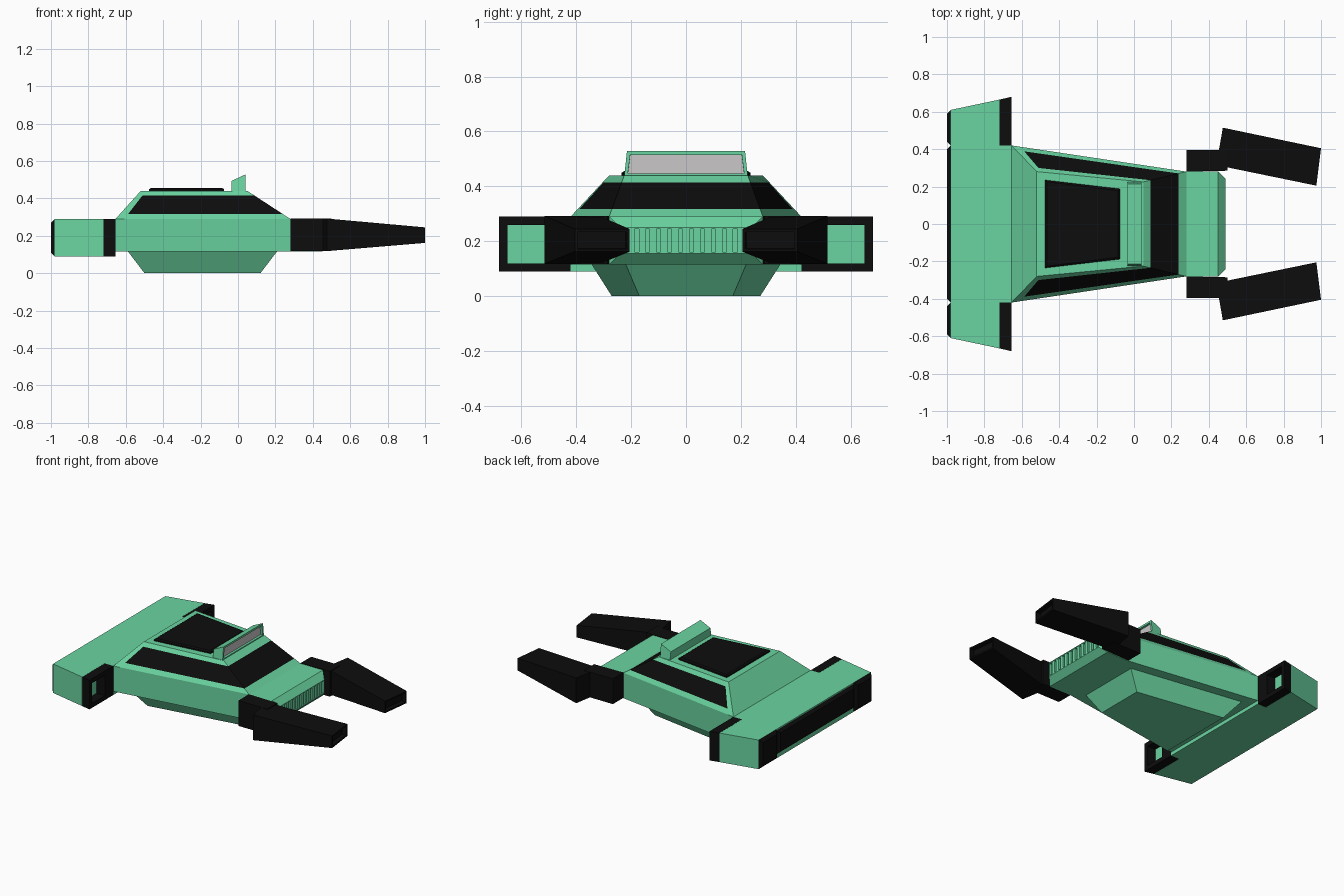
import bpy
import bmesh
from mathutils import Vector

cube = bpy.data.objects.get("Cube")
if cube:
    bpy.data.objects.remove(cube, do_unlink=True)


def material(name, rgb):
    m = bpy.data.materials.new(name)
    m.use_nodes = True
    m.diffuse_color = (*rgb, 1)
    m.node_tree.nodes["Principled BSDF"].inputs["Base Color"].default_value = (*rgb, 1)
    return m


GREEN = material("mint green", (0.145, 0.66, 0.355))
BLACK = material("black", (0.004, 0.004, 0.004))
GREY = material("light grey", (0.6, 0.57, 0.58))


def finish(name, bm, mats):
    bmesh.ops.recalc_face_normals(bm, faces=bm.faces[:])
    mesh = bpy.data.meshes.new(name)
    bm.to_mesh(mesh)
    bm.free()
    for m in mats:
        mesh.materials.append(m)
    obj = bpy.data.objects.new(name, mesh)
    bpy.context.collection.objects.link(obj)
    return obj


def loft(rings, cyclic=False, rule=None):
    """Skin a list of point rings; rule(ring, side) gives a material index."""
    bm = bmesh.new()
    vs = [[bm.verts.new(p) for p in r] for r in rings]
    n = len(vs[0])
    for i in range(len(vs) if cyclic else len(vs) - 1):
        a, b = vs[i], vs[(i + 1) % len(vs)]
        for j in range(n):
            k = (j + 1) % n
            f = bm.faces.new((a[j], a[k], b[k], b[j]))
            f.material_index = rule(i, j) if rule else 0
    if not cyclic:
        bm.faces.new(vs[0])
        bm.faces.new(vs[-1])
    return bm


def yz(x, y0, y1, z0, z1):
    """Rectangle facing along x."""
    return [(x, y0, z0), (x, y1, z0), (x, y1, z1), (x, y0, z1)]


def xy(z, x0, h0, x1, h1):
    """Trapezoid facing along z, half widths h0 at x0 and h1 at x1."""
    return [(x0, h0, z), (x1, h1, z), (x1, -h1, z), (x0, -h0, z)]


# Main hull, keel and tail
finish("hull", loft([yz(-0.72, -0.42, 0.42, 0.115, 0.29),
                     yz(-0.655, -0.42, 0.42, 0.115, 0.29),
                     yz(0.28, -0.28, 0.28, 0.115, 0.29)]), [GREEN])
finish("keel", loft([xy(0, -0.5, 0.27, 0.12, 0.17),
                     xy(0.118, -0.59, 0.345, 0.21, 0.22)]), [GREEN])
finish("tail_block", loft([yz(-0.98, -0.61, 0.61, 0.09, 0.29),
                           yz(-0.72, -0.665, 0.665, 0.09, 0.29)]), [GREEN])
finish("tail_step", loft([yz(-0.72, -0.42, 0.42, 0.09, 0.12),
                          yz(-0.655, -0.42, 0.42, 0.09, 0.12)]), [GREEN])
finish("rear_panel", loft([yz(-0.98, -0.42, 0.42, 0.12, 0.28),
                           yz(-1.0, -0.40, 0.40, 0.135, 0.265)]), [BLACK])

# Cabin: a tapered shell whose middle band is glazed on the sides and front
base, roof = (-0.655, 0.42, 0.28, 0.28), (-0.52, 0.28, 0.05, 0.225)


def cabin_ring(z):
    t = (z - 0.29) / 0.15
    x0, h0, x1, h1 = (a + (b - a) * t for a, b in zip(base, roof))
    m = 0.05
    xm, hm = x0 + (x1 - x0) * m, h0 + (h1 - h0) * m
    half = [(x0, h0), (xm, hm), (x1, h1)]
    return [(x, y, z) for x, y in half] + [(x, -y, z) for x, y in reversed(half)]


finish("cabin", loft([cabin_ring(z) for z in (0.29, 0.317, 0.415, 0.44)],
                     rule=lambda i, j: int(i == 1 and j in (1, 2, 3))), [GREEN, BLACK])
finish("roof_hatch", loft([xy(0.44, -0.475, 0.235, -0.075, 0.188),
                           xy(0.449, -0.475, 0.235, -0.075, 0.188),
                           xy(0.456, -0.465, 0.225, -0.085, 0.178)]), [BLACK])

# Roof light bar with a recessed grey lens
bm = loft([[(-0.035, s * 0.225, 0.435), (0.04, s * 0.225, 0.435),
            (0.04, s * 0.215, 0.528), (-0.035, s * 0.215, 0.493)] for s in (-1, 1)])
bmesh.ops.recalc_face_normals(bm, faces=bm.faces[:])
front = max(bm.faces, key=lambda f: f.normal.x)
bmesh.ops.inset_individual(bm, faces=[front], thickness=0.018)
bmesh.ops.inset_individual(bm, faces=[front], thickness=0.0005, depth=-0.015)
front.material_index = 1
finish("roof_light_bar", bm, [GREEN, GREY])

# Nose with a ribbed grille
bm = loft([yz(0.28, -0.28, 0.28, 0.115, 0.29), yz(0.45, -0.28, 0.28, 0.115, 0.29),
           yz(0.49, -0.24, 0.24, 0.155, 0.25)])
bmesh.ops.recalc_face_normals(bm, faces=bm.faces[:])
front = max(bm.faces, key=lambda f: f.normal.x)
bmesh.ops.inset_individual(bm, faces=[front], thickness=0.008)
bmesh.ops.inset_individual(bm, faces=[front], thickness=0.0005, depth=-0.015)
finish("nose", bm, [GREEN])
for i in range(-5, 6):
    y = i * 0.04
    finish("grille_rib", loft([yz(0.47, y - 0.012, y + 0.012, 0.16, 0.245),
                               yz(0.489, y - 0.012, y + 0.012, 0.16, 0.245)]), [GREEN])

for side, s in (("left", 1), ("right", -1)):
    # Black intake frame open towards the nose, green floor behind it
    def frame(x, outer):
        return yz(x, s * 0.42, s * outer, 0.09, 0.29)

    def hole(x):
        return yz(x, s * 0.51, s * 0.65, 0.12, 0.26)

    finish(side + "_intake_frame",
           loft([frame(-0.719, 0.665), frame(-0.655, 0.68), hole(-0.655), hole(-0.719)],
                cyclic=True), [BLACK])

    # Bevelled exhaust panel at the tail
    finish(side + "_exhaust_panel",
           loft([yz(-0.98, s * 0.42, s * 0.61, 0.09, 0.29),
                 yz(-1.0, s * 0.44, s * 0.59, 0.11, 0.27)]), [BLACK])

    # Arm root, then the tapered prong angled inwards
    finish(side + "_arm_root",
           loft([yz(0.28, s * 0.28, s * 0.395, 0.118, 0.292),
                 yz(0.5, s * 0.285, s * 0.395, 0.118, 0.292)]), [BLACK])

    def section(inner, outer, z0, z1):
        (xi, yi), (xo, yo) = inner, outer
        return [(xi, s * yi, z0), (xo, s * yo, z0), (xo, s * yo, z1), (xi, s * yi, z1)]

    bm = loft([section((0.44, 0.315), (0.475, 0.515), 0.118, 0.292),
               section((0.975, 0.205), (1.0, 0.405), 0.162, 0.245)])
    bmesh.ops.recalc_face_normals(bm, faces=bm.faces[:])
    tip = max(bm.faces, key=lambda f: f.normal.dot(Vector((1, 0, 0))))
    bmesh.ops.inset_individual(bm, faces=[tip], thickness=0.015)
    bmesh.ops.inset_individual(bm, faces=[tip], thickness=0.0005, depth=-0.03)
    finish(side + "_prong", bm, [BLACK])
